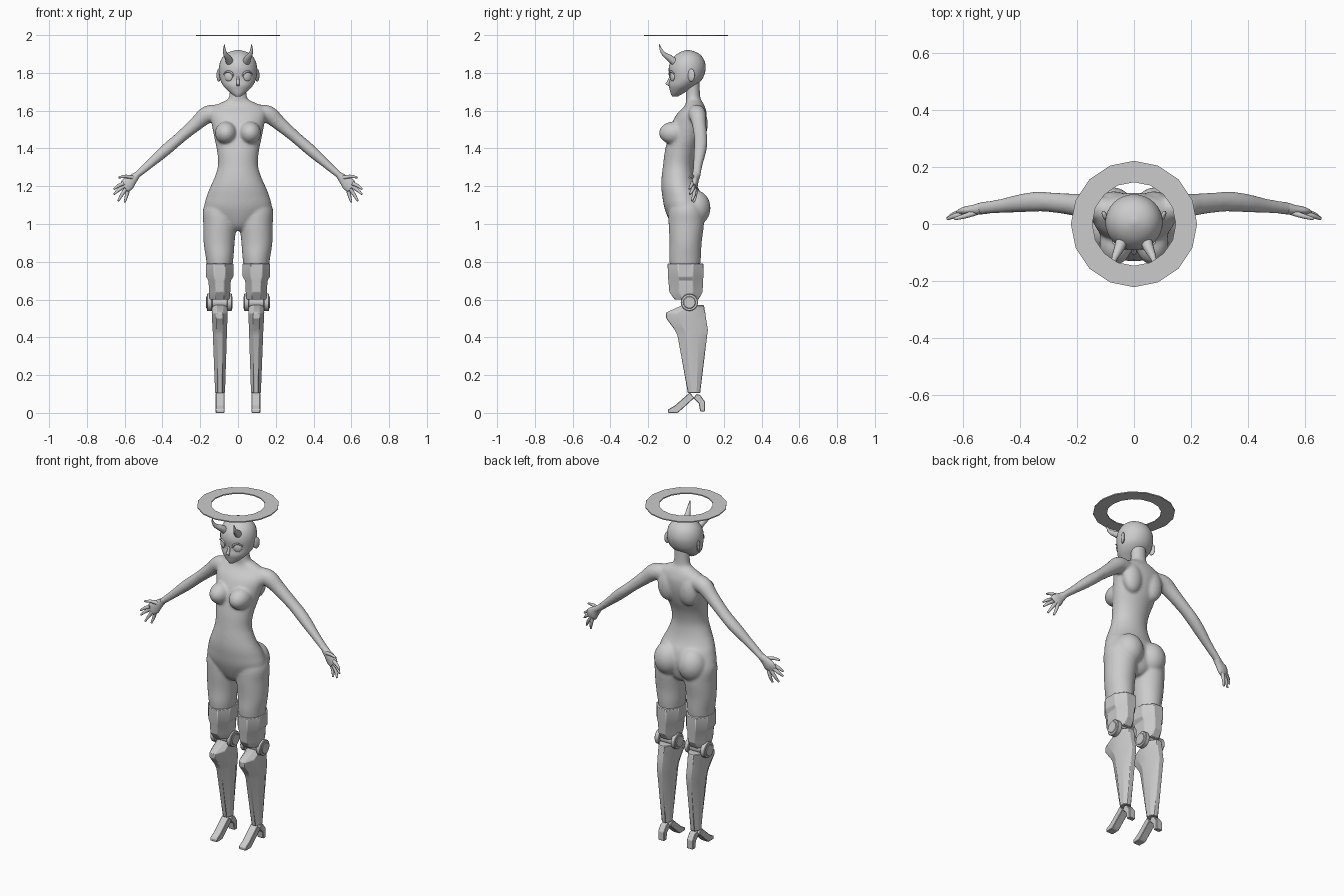
import bpy, bmesh, math
from mathutils import Vector, Matrix


def smooth_rings(rings, steps):
    # Catmull-Rom interpolation between the given cross-sections
    if steps < 2:
        return rings
    out, last = [], len(rings) - 1
    for i in range(last):
        p = [rings[max(0, min(last, i + k))] for k in (-1, 0, 1, 2)]
        for s in range(steps):
            t = s / steps
            out.append(tuple(0.5 * (2 * b + (c - a) * t + (2 * a - 5 * b + 4 * c - d) * t * t
                                    + (3 * b - a - 3 * c + d) * t ** 3) for a, b, c, d in zip(*p)))
    return out + [rings[-1]]


def loft(bm, rings, n=32, steps=4, level=False, cap=True, phase=0.0, side=1):
    # rings: (x, y, z, half_width, half_depth); level keeps sections horizontal
    rings = smooth_rings(rings, steps)
    pts = [Vector(r[:3]) for r in rings]
    loops = []
    for i, r in enumerate(rings):
        u, v = Vector((1, 0, 0)), Vector((0, 1, 0))
        if not level:
            t = (pts[min(i + 1, len(pts) - 1)] - pts[max(i - 1, 0)]).normalized()
            u = v.cross(t).normalized()
            v = t.cross(u)
        loop = []
        for k in range(n):
            a = 2 * math.pi * k / n + phase
            p = pts[i] + u * r[3] * math.cos(a) + v * r[4] * math.sin(a)
            loop.append(bm.verts.new((p.x * side, p.y, p.z)))
        loops.append(loop)
    for a, b in zip(loops, loops[1:]):
        for k in range(n):
            bm.faces.new((a[k], a[(k + 1) % n], b[(k + 1) % n], b[k]))
    if cap:
        bm.faces.new(loops[0])
        bm.faces.new(loops[-1])


def level_rings(rows):
    # (z, centre x, half width, front y, back y) to loft rings
    return [(cx, (f + b) / 2, z, w, (b - f) / 2) for z, cx, w, f, b in rows]


def ball(bm, c, r, rot=0.0):
    m = Matrix.Translation(c) @ Matrix.Rotation(rot, 4, 'Z') @ Matrix.Diagonal((*r, 1))
    bmesh.ops.create_uvsphere(bm, u_segments=24, v_segments=16, radius=1, matrix=m)


def disc(bm, x0, x1, y, z, r, n=16):
    m = Matrix.Translation(((x0 + x1) / 2, y, z)) @ Matrix.Rotation(math.pi / 2, 4, 'Y')
    bmesh.ops.create_cone(bm, cap_ends=True, segments=n, radius1=r, radius2=r, depth=x1 - x0, matrix=m)


def prism(bm, profile, x0, x1):
    # side profile in (y, z) extruded along x
    a = [bm.verts.new((x0, y, z)) for y, z in profile]
    b = [bm.verts.new((x1, y, z)) for y, z in profile]
    bm.faces.new(a)
    bm.faces.new(b)
    for i in range(len(a)):
        j = (i + 1) % len(a)
        bm.faces.new((a[i], a[j], b[j], b[i]))


def finish(name, bm, mirror=False, angle=None, bevel=0):
    bmesh.ops.remove_doubles(bm, verts=bm.verts, dist=1e-5)
    bmesh.ops.recalc_face_normals(bm, faces=bm.faces)
    me = bpy.data.meshes.new(name)
    bm.to_mesh(me)
    bm.free()
    ob = bpy.data.objects.new(name, me)
    bpy.context.collection.objects.link(ob)
    if angle:
        bpy.ops.object.select_all(action='DESELECT')
        ob.select_set(True)
        bpy.context.view_layer.objects.active = ob
        bpy.ops.object.shade_smooth_by_angle(angle=math.radians(angle))
    if bevel:
        ob.modifiers.new("bevel", 'BEVEL').width = bevel
    if mirror:
        ob.modifiers.new("mirror", 'MIRROR')
    return ob


# Body: torso, thighs and arms fused into one smooth skin
bm = bmesh.new()
loft(bm, level_rings([
    (.965, 0, .03, -.05, .05), (1.0, 0, .10, -.08, .08), (1.08, 0, .175, -.113, .095),
    (1.15, 0, .165, -.126, .085), (1.2, 0, .145, -.131, .06), (1.25, 0, .123, -.129, .045),
    (1.31, 0, .106, -.122, .04), (1.38, 0, .110, -.113, .055), (1.45, 0, .124, -.098, .085),
    (1.52, 0, .138, -.08, .105), (1.58, 0, .150, -.05, .11), (1.62, 0, .135, -.012, .10),
    (1.645, 0, .085, .0, .088), (1.67, 0, .048, .0, .076), (1.76, 0, .044, .0, .072)]), level=True)
for s in (1, -1):
    loft(bm, level_rings([
        (.74, .097, .062, -.08, .07), (.82, .097, .073, -.089, .079), (.9, .1, .082, -.087, .083),
        (1.0, .096, .088, -.092, .095), (1.08, .095, .09, -.09, .09), (1.16, .085, .06, -.07, .06)]),
        level=True, side=s)
    loft(bm, [(.10, .05, 1.585, .045, .045), (.16, .06, 1.58, .047, .046), (.22, .069, 1.532, .038, .038),
              (.30, .077, 1.463, .031, .035), (.35, .078, 1.42, .031, .035), (.40, .073, 1.377, .030, .032),
              (.47, .063, 1.315, .023, .025), (.54, .055, 1.255, .018, .022), (.56, .052, 1.238, .017, .02)],
         side=s)
    ball(bm, (.064 * s, -.066, 1.482), (.058, .077, .06))
    ball(bm, (.078 * s, .048, 1.085), (.082, .082, .095))
    ball(bm, (.07 * s, .07, 1.53), (.06, .045, .09))
body = finish("body", bm)
rm = body.modifiers.new("fuse", 'REMESH')
rm.mode, rm.voxel_size, rm.use_smooth_shade = 'VOXEL', .007, True
sm = body.modifiers.new("soften", 'SMOOTH')
sm.factor, sm.iterations = .5, 10

# Hands: palm, four fingers and thumb
bm = bmesh.new()
loft(bm, [(.535, .055, 1.259, .018, .021), (.56, .05, 1.235, .027, .018),
          (.585, .047, 1.21, .036, .016), (.603, .042, 1.192, .03, .012)], n=16)
for a, b, c in [((.605, .034, 1.215), (.632, .028, 1.203), (.657, .018, 1.185)),
                ((.603, .04, 1.2), (.632, .034, 1.18), (.656, .02, 1.158)),
                ((.593, .046, 1.188), (.615, .042, 1.155), (.634, .03, 1.122)),
                ((.58, .05, 1.187), (.59, .05, 1.15), (.6, .04, 1.115)),
                ((.552, .042, 1.245), (.595, .028, 1.252), (.632, .018, 1.246))]:
    loft(bm, [(*a, .0105, .0105), (*b, .009, .009), (*c, .005, .005)], n=10)
finish("hand", bm, mirror=True, angle=60)

# Head with pointed chin
bm = bmesh.new()
loft(bm, level_rings([
    (1.674, 0, .012, -.072, -.045), (1.688, 0, .032, -.08, -.02), (1.71, 0, .058, -.086, .015),
    (1.735, 0, .080, -.091, .055), (1.77, 0, .096, -.086, .088), (1.82, 0, .101, -.092, .104),
    (1.86, 0, .094, -.082, .099), (1.89, 0, .076, -.06, .082), (1.91, 0, .048, -.03, .054),
    (1.921, 0, .008, .0, .016)]), level=True)
finish("head", bm, angle=60)

# Nose
bm = bmesh.new()
loft(bm, [(0, -.082, 1.785, .005, .004), (0, -.09, 1.755, .008, .010),
          (0, -.097, 1.742, .009, .011), (0, -.086, 1.73, .007, .005)], n=12, level=True)
finish("nose", bm, angle=60)

# Eyes with upper lid ridges
bm = bmesh.new()
ball(bm, (.05, -.072, 1.78), (.023, .009, .024), math.radians(28))
finish("eye", bm, mirror=True, angle=60)
bm = bmesh.new()
loft(bm, [(.022, -.087, 1.782, .003, .003), (.033, -.087, 1.8, .005, .005),
          (.055, -.079, 1.808, .005, .005), (.076, -.063, 1.795, .003, .003)], n=8)
finish("eyelid", bm, mirror=True, angle=60)

# Ears
bm = bmesh.new()
ball(bm, (.102, .028, 1.788), (.009, .02, .034), math.radians(-25))
finish("ear", bm, mirror=True, angle=60)

# Curved horns
bm = bmesh.new()
loft(bm, [(.042, -.058, 1.855, .021, .021), (.052, -.085, 1.877, .018, .018),
          (.066, -.115, 1.898, .012, .012), (.072, -.133, 1.924, .007, .007),
          (.072, -.141, 1.952, .001, .001)], n=12)
finish("horn", bm, mirror=True, angle=50)

# Halo: flat sixteen-sided ring
bm = bmesh.new()
loft(bm, [(0, 0, z, r, r) for z, r in
          ((1.994, .222), (2, .222), (2, .147), (1.994, .147), (1.994, .222))],
     n=16, steps=1, level=True, cap=False)
finish("halo", bm)


# Faceted leg armour: octagonal sections
def armour(name, rows):
    bm = bmesh.new()
    k = 1 / math.cos(math.pi / 8)
    rings = [(x, y, z, w * k, d * k) for x, y, z, w, d in level_rings(rows)]
    loft(bm, rings, n=8, steps=1, level=True, phase=math.pi / 8)
    finish(name, bm, mirror=True, angle=25, bevel=.003)


armour("thigh_cuff", [(.60, .097, .052, -.06, .066), (.64, .097, .056, -.088, .088),
                      (.70, .097, .059, -.093, .09), (.72, .097, .072, -.096, .092),
                      (.79, .097, .073, -.097, .092)])
armour("shin", [(.105, .095, .026, .01, .075), (.41, .096, .037, -.045, .112), (.44, .096, .038, -.06, .116),
                (.50, .097, .041, -.105, .106), (.53, .097, .042, -.107, .102), (.57, .097, .04, -.02, .095)])

# Knee joint: axle, two hubs with raised rims
bm = bmesh.new()
disc(bm, .05, .14, .018, .585, .032)
for a, b in ((.032, .058), (.136, .165)):
    disc(bm, a, b, .018, .585, .046)
for a, b in ((.028, .034), (.163, .169)):
    disc(bm, a, b, .018, .585, .033)
finish("knee_joint", bm, mirror=True, angle=30, bevel=.003)

# Foot: slanted toe plate and hooked heel
bm = bmesh.new()
prism(bm, [(.02, .108), (.045, .08), (-.03, .012), (-.045, 0), (-.095, 0), (-.095, .018), (-.06, .038)], .072, .118)
finish("toe", bm, mirror=True, bevel=.003)
bm = bmesh.new()
prism(bm, [(.04, .078), (.055, .1), (.075, .095), (.1, .06), (.1, .008), (.075, .008), (.068, .05)], .075, .115)
finish("heel", bm, mirror=True, bevel=.003)
